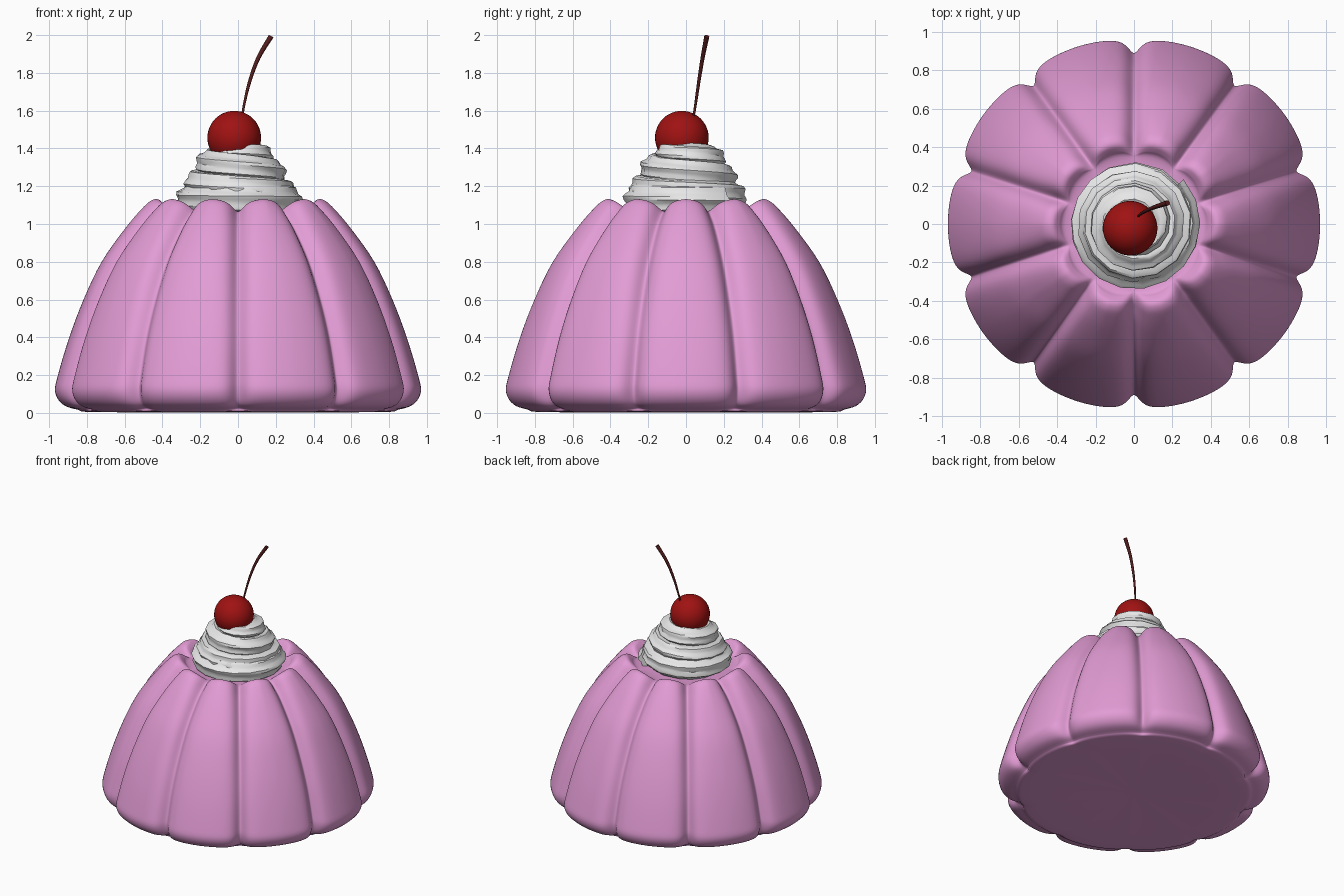
import bpy, math
from mathutils import Vector

if "Cube" in bpy.data.objects:
    bpy.data.objects.remove(bpy.data.objects["Cube"])

def mat(name, c):
    m = bpy.data.materials.new(name)
    m.diffuse_color = (*c, 1)
    m.use_nodes = True
    m.node_tree.nodes["Principled BSDF"].inputs["Base Color"].default_value = m.diffuse_color
    return m

PINK = mat("pink jelly", (0.76, 0.33, 0.66))
WHITE = mat("cream white", (0.8, 0.8, 0.8))
RED = mat("cherry red", (0.35, 0.006, 0.006))
STEM = mat("stem brown", (0.09, 0.012, 0.012))

def finish(name, verts, faces, m, angle=180):
    me = bpy.data.meshes.new(name)
    me.from_pydata(verts, [], faces)
    me.materials.append(m)
    ob = bpy.data.objects.new(name, me)
    bpy.context.collection.objects.link(ob)
    bpy.ops.object.select_all(action='DESELECT')
    bpy.context.view_layer.objects.active = ob
    ob.select_set(True)
    bpy.ops.object.shade_smooth_by_angle(angle=math.radians(angle))
    return ob

def bridge(rows, n):
    """Quads between consecutive closed rings, with capped ends."""
    f = [(i*n + j, i*n + (j+1) % n, (i+1)*n + (j+1) % n, (i+1)*n + j)
         for i in range(rows - 1) for j in range(n)]
    return f + [tuple(reversed(range(n))), tuple(range((rows-1)*n, rows*n))]

def spline(pts, sub):
    """Catmull-Rom through points of any dimension."""
    p = [pts[0]] + list(pts) + [pts[-1]]
    out = []
    for i in range(1, len(p) - 2):
        for k in range(sub):
            t = k / sub
            out.append([0.5*(2*b + (c-a)*t + (2*a-5*b+4*c-d)*t*t + (3*b-a-3*c+d)*t**3)
                        for a, b, c, d in zip(p[i-1], p[i], p[i+1], p[i+2])])
    return out + [list(pts[-1])]

# Jelly: ten lobes; each profile row is lobe r, lobe z, crease r, crease z
profile = [(0.05, 0.005, 0.05, 0.005), (0.74, 0.004, 0.74, 0.004), (0.85, 0.017, 0.82, 0.025),
           (0.93, 0.045, 0.87, 0.055), (0.97, 0.11, 0.89, 0.12), (0.955, 0.2, 0.878, 0.2),
           (0.895, 0.4, 0.825, 0.4), (0.82, 0.6, 0.745, 0.6), (0.725, 0.8, 0.64, 0.8),
           (0.60, 0.98, 0.51, 0.97), (0.505, 1.095, 0.43, 1.04), (0.46, 1.133, 0.40, 1.06),
           (0.425, 1.137, 0.38, 1.066), (0.395, 1.11, 0.36, 1.067), (0.36, 1.075, 0.34, 1.065),
           (0.25, 1.06, 0.25, 1.06), (0.05, 1.06, 0.05, 1.06)]
rings = spline(profile, 4)
LOBES, SEG = 10, 32
n = LOBES * SEG
verts = []
for lr, lz, cr, cz in rings:
    for j in range(n):
        u = (j % SEG) / SEG * 2 - 1               # -1..1 between two creases
        u = math.copysign(1 - (1 - abs(u))**1.5, u)  # finer near the creases
        a = math.radians(18 + 36 * (j // SEG) + 18 + 18 * u)
        s = (1 - abs(u)) * math.radians(18) * max(lr, 0.3)
        g = 1 / (1 + (s / 0.045)**2)
        r, z = lr + (cr - lr) * g, lz + (cz - lz) * g
        verts.append((r * math.cos(a), r * math.sin(a), z))
finish("jelly", verts, bridge(len(rings), n), PINK)

# Whipped cream: ridged rope wound upwards, clockwise from above
path = spline([(0.245, 1.125, 0.093), (0.228, 1.145, 0.093), (0.19, 1.235, 0.085),
               (0.135, 1.34, 0.078), (0.06, 1.39, 0.065)], 14)
PTS = 28
verts = []
for i, (R, z, rad) in enumerate(path):
    k = i / 14
    turn = k * 0.8 if k < 1 else k - 0.2
    a = math.radians(42) - turn * 2 * math.pi
    for j in range(PTS):
        b = 2 * math.pi * j / PTS
        q = rad * (1 + 0.10 * math.cos(7 * (b - 0.5 * k)))
        rr = R + q * math.cos(b)
        verts.append((rr * math.cos(a), rr * math.sin(a), z + 0.85 * q * math.sin(b)))
finish("cream_swirl", verts, bridge(len(path), PTS), WHITE, 40)

# Cream core closing the middle of the swirl
core = [(0.24, 1.06), (0.22, 1.2), (0.14, 1.36), (0.05, 1.40)]
verts = [(r * math.cos(t * math.pi / 12), r * math.sin(t * math.pi / 12), z)
         for r, z in core for t in range(24)]
finish("cream_core", verts, bridge(len(core), 24), WHITE, 40)

# Cherry
bpy.ops.mesh.primitive_uv_sphere_add(segments=40, ring_count=24, radius=0.142,
                                     location=(-0.02, -0.022, 1.457))
cherry = bpy.context.object
cherry.name = "cherry"
cherry.data.materials.append(RED)
bpy.ops.object.shade_smooth()

# Stem: thin curved taper, thicker at the tip
path = spline([(0.018, 0.035, 1.54, 0.006), (0.032, 0.05, 1.63, 0.007), (0.062, 0.068, 1.755, 0.009),
               (0.108, 0.088, 1.88, 0.011), (0.175, 0.11, 1.993, 0.014)], 5)
verts = []
for i, p in enumerate(path):
    d = Vector(path[min(i+1, len(path)-1)][:3]) - Vector(path[max(i-1, 0)][:3])
    q = d.to_track_quat('Z', 'Y')
    for j in range(10):
        b = math.pi * j / 5
        verts.append(Vector(p[:3]) + q @ Vector((math.cos(b), math.sin(b), 0)) * p[3])
finish("cherry_stem", verts, bridge(len(path), 10), STEM, 50)
